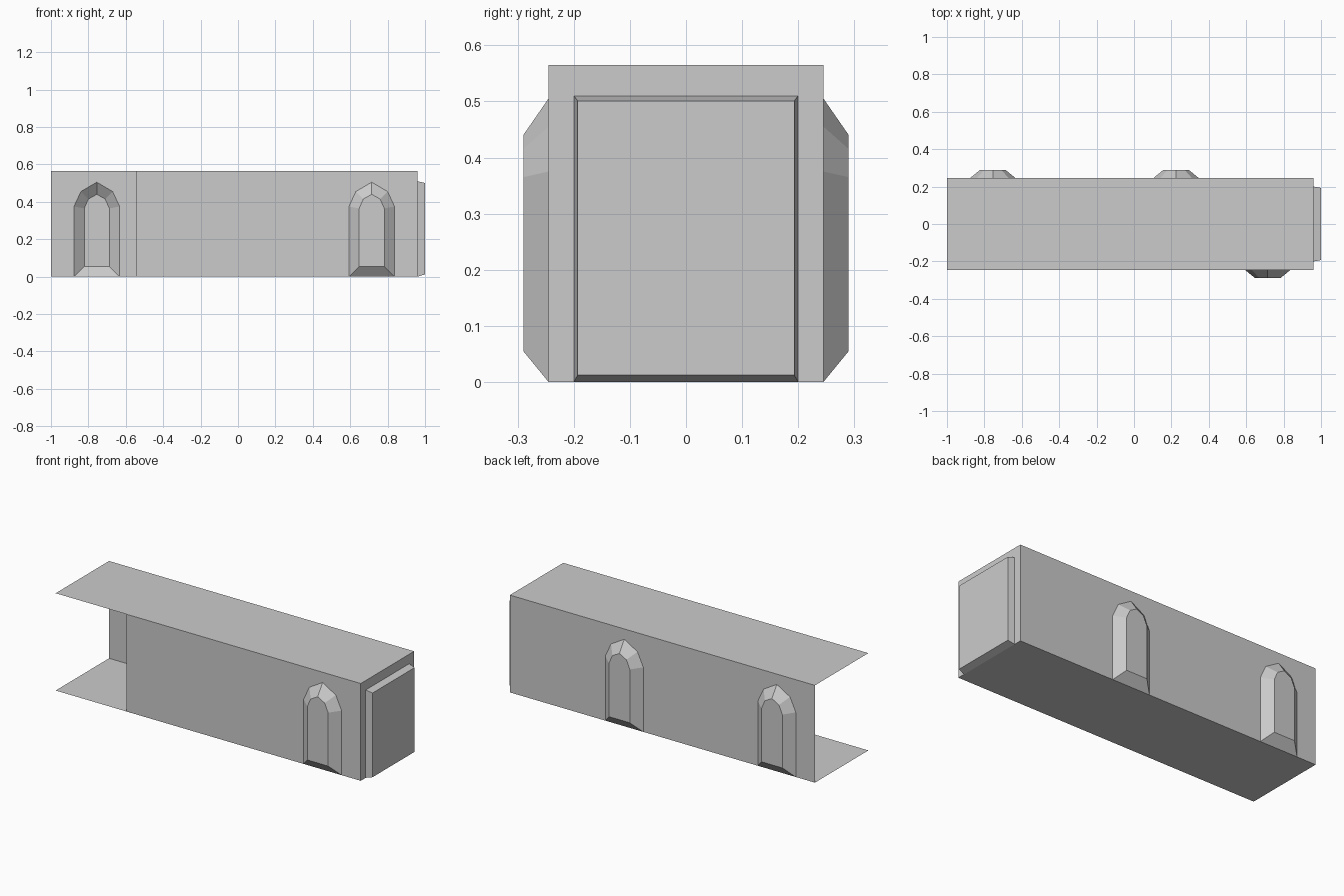
import bpy, bmesh

if "Cube" in bpy.data.objects:
    bpy.data.objects.remove(bpy.data.objects["Cube"])

W, H, BAY = 0.245, 0.565, 0.49          # half width, height, bay length
CENTRES = [-0.755, -0.265, 0.225, 0.715]
END = 0.96


def make(name, faces):
    """Mesh object from a list of polygons (lists of xyz points)."""
    bm = bmesh.new()
    for pts in faces:
        bm.faces.new([bm.verts.new(p) for p in pts])
    bmesh.ops.remove_doubles(bm, verts=bm.verts, dist=1e-5)
    bmesh.ops.recalc_face_normals(bm, faces=bm.faces)
    me = bpy.data.meshes.new(name)
    bm.to_mesh(me)
    bm.free()
    ob = bpy.data.objects.new(name, me)
    bpy.context.collection.objects.link(ob)
    return ob


def mirrored(half):
    """Left half profile (bottom to top) completed to the right."""
    right = [(-u, z) for u, z in reversed(half) if u != 0]
    return half + right


def recessed_panel(name, outer, inner, depth, place):
    """Wall panel one bay wide with an opening leading into a tapered recess."""
    panel = [(-W, 0)] + outer + [(W, 0), (W, H), (-W, H)]
    faces = [[place(u, z, 0) for u, z in panel],
             [place(u, z, depth) for u, z in inner]]
    n = len(outer)
    for i in range(n):
        j = (i + 1) % n
        faces.append([place(*outer[i], 0), place(*outer[j], 0),
                      place(*inner[j], depth), place(*inner[i], depth)])
    return make(name, faces)


def wall_place(x, side):
    return lambda u, z, d: (x + u, side * (W + d), z)


# floor and ceiling
for name, z in (("floor", 0), ("ceiling", H)):
    make(name, [[(-1, -W, z), (END, -W, z), (END, W, z), (-1, W, z)]])

# side walls: arched niches in some bays, front of first bay left open
arch_out = mirrored([(-0.122, 0), (-0.122, 0.375), (-0.085, 0.455), (0, 0.505)])
arch_in = mirrored([(-0.067, 0.055), (-0.067, 0.365), (-0.045, 0.415), (0, 0.44)])
layout = {"back": (1, "npnp"), "front": (-1, "-ppn")}
for label, (side, kinds) in layout.items():
    for i, kind in enumerate(kinds):
        place = wall_place(CENTRES[i], side)
        if kind == "n":
            recessed_panel(f"{label}_niche_wall_{i}", arch_out, arch_in, 0.045, place)
        elif kind == "p":
            make(f"{label}_wall_{i}", [[place(u, z, 0) for u, z in
                                        ((-W, 0), (W, 0), (W, H), (-W, H))]])

# end wall with shallow doorway recess
door_out = mirrored([(-0.2, 0), (-0.2, 0.51)])
door_in = mirrored([(-0.193, 0.012), (-0.193, 0.501)])
recessed_panel("end_doorway_wall", door_out, door_in, 0.04,
               lambda u, z, d: (END + d, u, z))

# door-shaped ribs between the bays
w, h = W - 0.0005, H - 0.0005
frame = [(-w, 0.0005), (-w, h), (w, h), (w, 0.0005),
         (0.2, 0.0005), (0.2, 0.51), (-0.2, 0.51), (-0.2, 0.0005)]
for i in range(3):
    x0, x1 = CENTRES[i] + BAY / 2 - 0.034, CENTRES[i] + BAY / 2 + 0.031
    faces = [[(x, y, z) for y, z in frame] for x in (x0, x1)]
    for a, b in zip(frame, frame[1:] + frame[:1]):
        faces.append([(x0, *a), (x0, *b), (x1, *b), (x1, *a)])
    make(f"rib_{i}", faces)
